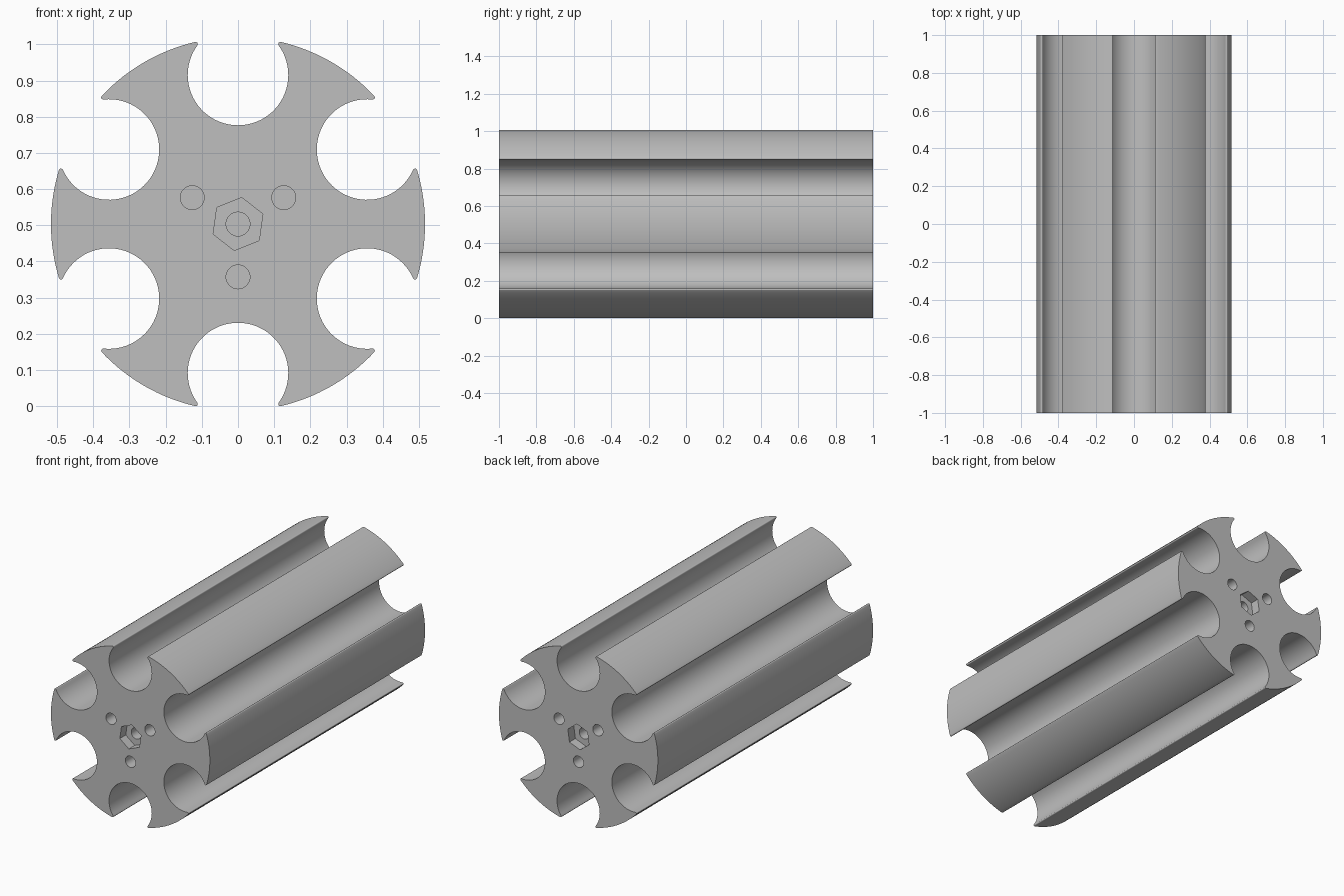
import bpy, bmesh
from math import sin, cos, atan2, sqrt, radians, pi, tau

cube = bpy.data.objects.get("Cube")
if cube:
    bpy.data.objects.remove(cube)

OUTER_R = 0.517      # drum radius
FLUTE_R = 0.139      # groove radius
FLUTE_D = 0.412      # groove centre distance
TIP_R = 0.006        # rounding of the lips
HALF = 1.0           # half length
CZ = 0.5034          # axis height
HOLE_R, HOLE_DEPTH = 0.033, 0.12
HEX_R, HEX_DEPTH = 0.074, 0.055

grey = bpy.data.materials.new("plain grey")
grey.use_nodes = True
colour = (0.52, 0.52, 0.52, 1)
grey.diffuse_color = colour
grey.node_tree.nodes["Principled BSDF"].inputs["Base Color"].default_value = colour


def arc(cx, cy, r, a0, a1, n):
    """Points along an arc, both ends included."""
    steps = [a0 + (a1 - a0) * i / n for i in range(n + 1)]
    return [(cx + r * cos(a), cy + r * sin(a)) for a in steps]


def turn(pts, a):
    return [(x * cos(a) - y * sin(a), x * sin(a) + y * cos(a)) for x, y in pts]


def polygon(cx, cy, r, sides, start=0.0):
    return arc(cx, cy, r, start, start + tau, sides)[:-1]


def prism(name, pts, y0, y1):
    """Extrude an x-z outline about the axis from y0 to y1."""
    bm = bmesh.new()
    face = bm.faces.new([bm.verts.new((x, y0, z + CZ)) for x, z in pts])
    ext = bmesh.ops.extrude_face_region(bm, geom=[face])
    moved = [g for g in ext["geom"] if isinstance(g, bmesh.types.BMVert)]
    bmesh.ops.translate(bm, verts=moved, vec=(0, y1 - y0, 0))
    bmesh.ops.recalc_face_normals(bm, faces=bm.faces)
    mesh = bpy.data.meshes.new(name)
    bm.to_mesh(mesh)
    bm.free()
    mesh.materials.append(grey)
    obj = bpy.data.objects.new(name, mesh)
    bpy.context.collection.objects.link(obj)
    return obj


# One sixth of the drum outline: lip, groove, lip, outer arc
reach, gap = OUTER_R - TIP_R, FLUTE_R + TIP_R
u = (reach**2 + FLUTE_D**2 - gap**2) / (2 * FLUTE_D)
v = sqrt(reach**2 - u**2)
rim = atan2(v, u)
lip = atan2(v, u - FLUTE_D)
sector = arc(u, -v, TIP_R, -rim, pi - lip, 8)
sector += arc(FLUTE_D, 0, FLUTE_R, -lip, lip - tau, 48)[1:-1]
sector += arc(u, v, TIP_R, pi + lip, tau + rim, 8)
sector += arc(0, 0, OUTER_R, rim, pi / 3 - rim, 16)[1:-1]

outline = []
for k in range(6):
    outline += turn(sector, radians(30 + 60 * k))
drum = prism("fluted_drum", outline, -HALF, HALF)

# Hexagonal socket, centre bore and three pin holes in each end
shapes = [("hex_socket", polygon(0, 0, HEX_R, 6, radians(82)), HEX_DEPTH),
          ("centre_bore", polygon(0, 0, HOLE_R, 32), HOLE_DEPTH)]
for deg in (30, 150, 270):
    a = radians(deg)
    shapes.append(("pin_hole", polygon(0.146 * cos(a), 0.146 * sin(a), HOLE_R, 32), HOLE_DEPTH))

bpy.context.view_layer.objects.active = drum
for side in (-1, 1):
    for name, pts, depth in shapes:
        cutter = prism(name + "_cutter", pts, side * (HALF + 0.05), side * (HALF - depth))
        cutter.hide_render = True
        mod = drum.modifiers.new(name, "BOOLEAN")
        mod.operation = "DIFFERENCE"
        mod.solver = "EXACT"
        mod.object = cutter
        bpy.ops.object.modifier_apply(modifier=mod.name)
        bpy.data.objects.remove(cutter)

# Smooth curved walls, crisp end edges
bpy.ops.object.select_all(action="DESELECT")
drum.select_set(True)
bpy.ops.object.shade_smooth_by_angle(angle=radians(30))
